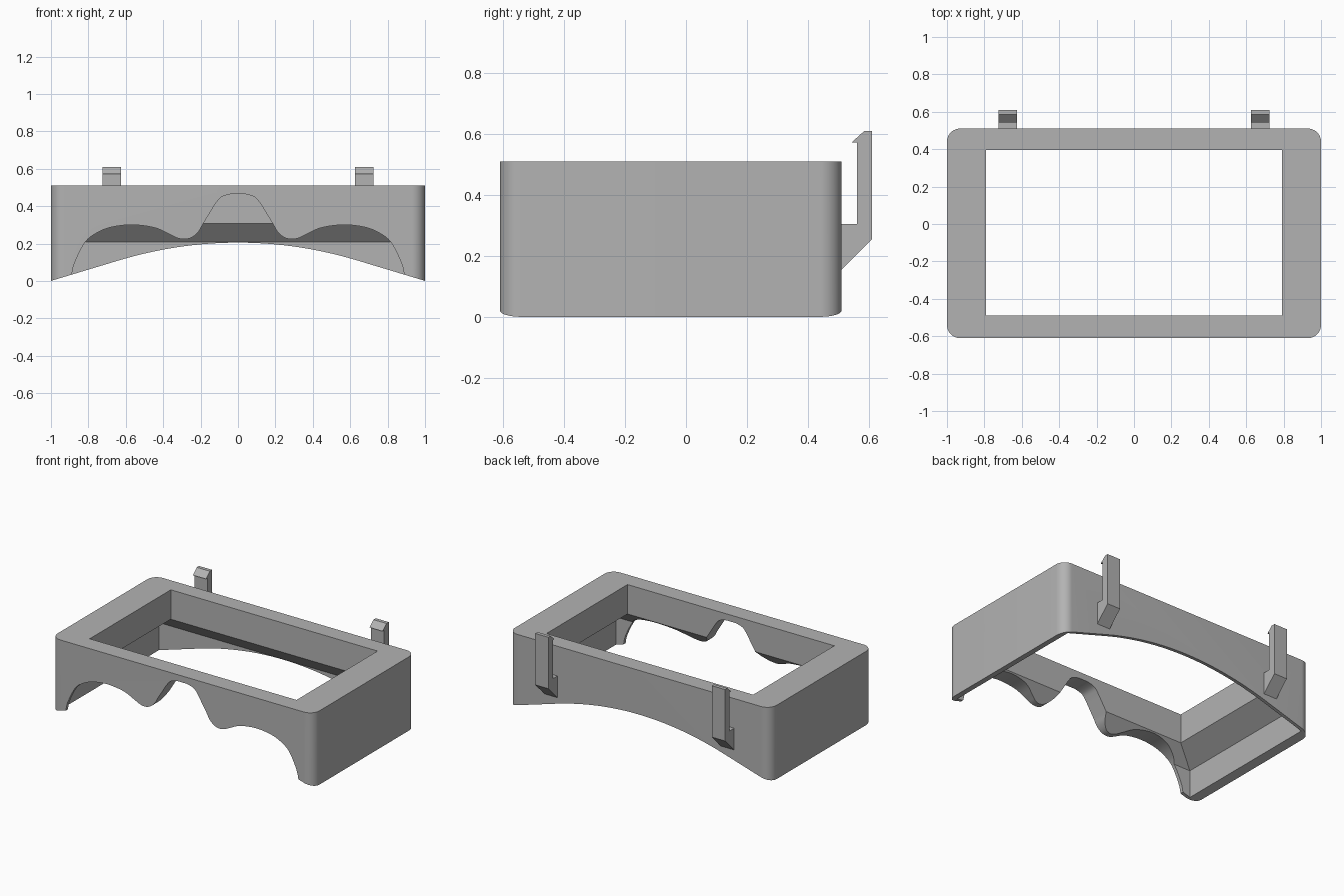
import bpy
import bmesh
import math
from mathutils import Vector

cube = bpy.data.objects.get("Cube")
if cube:
    bpy.data.objects.remove(cube, do_unlink=True)

grey = bpy.data.materials.new("plain grey")
grey.use_nodes = True
colour = (0.45, 0.45, 0.45, 1)
grey.diffuse_color = colour
grey.node_tree.nodes["Principled BSDF"].inputs["Base Color"].default_value = colour


def loft(name, rings):
    """Closed solid through a stack of matching rings."""
    bm = bmesh.new()
    rows = [[bm.verts.new(p) for p in ring] for ring in rings]
    n = len(rows[0])
    for low, high in zip(rows, rows[1:]):
        for i in range(n):
            j = (i + 1) % n
            bm.faces.new((low[i], low[j], high[j], high[i]))
    bm.faces.new(rows[0])
    bm.faces.new(rows[-1])
    bmesh.ops.recalc_face_normals(bm, faces=bm.faces)
    mesh = bpy.data.meshes.new(name)
    bm.to_mesh(mesh)
    bm.free()
    mesh.materials.append(grey)
    obj = bpy.data.objects.new(name, mesh)
    bpy.context.collection.objects.link(obj)
    return obj


def prism_y(name, outline, y0, y1):
    return loft(name, [[(x, y, z) for x, z in outline] for y in (y0, y1)])


def rectangle(x, y0, y1, z):
    return [(-x, y0, z), (x, y0, z), (x, y1, z), (-x, y1, z)]


def smooth_path(points, steps=6):
    """Catmull-Rom curve through the points."""
    p = [Vector(q) for q in points]
    p = [2 * p[0] - p[1]] + p + [2 * p[-1] - p[-2]]
    out = []
    for a, b, c, d in zip(p, p[1:], p[2:], p[3:]):
        for s in range(steps):
            t = s / steps
            out.append(0.5 * (2 * b + (c - a) * t + (2 * a - 5 * b + 4 * c - d) * t ** 2
                              + (3 * b - a - 3 * c + d) * t ** 3))
    return [tuple(q) for q in out + [p[-2]]]


def cut(target, cutter):
    cutter.hide_render = True
    mod = target.modifiers.new("cut", "BOOLEAN")
    mod.operation = "DIFFERENCE"
    mod.solver = "EXACT"
    mod.object = cutter
    bpy.context.view_layer.objects.active = target
    bpy.ops.object.modifier_apply(modifier=mod.name)
    bpy.data.objects.remove(cutter, do_unlink=True)


# Rounded outer shell
FRONT, BACK, TOP, R = -0.61, 0.51, 0.51, 0.07
corners = [(1 - R, BACK - R), (R - 1, BACK - R), (R - 1, FRONT + R), (1 - R, FRONT + R)]
outline = []
for k, (cx, cy) in enumerate(corners):
    for s in range(13):
        a = math.pi / 2 * (k + s / 12)
        outline.append((cx + R * math.cos(a), cy + R * math.sin(a)))
frame = loft("frame", [[(x, y, z) for x, y in outline] for z in (-0.1, TOP)])

# Window opening that flares into a wide, thin-walled pocket below
cut(frame, loft("opening_cutter", [
    rectangle(0.79, -0.49, 0.395, 0.7),
    rectangle(0.79, -0.49, 0.395, 0.307),
    rectangle(0.945, -0.587, 0.487, 0.207),
    rectangle(0.945, -0.587, 0.487, -0.3)]))

# Arched underside: straight ends, curved middle
arch = [(-1.2, -0.06)]
for i in range(33):
    x = -0.63 + 1.26 * i / 32
    arch.append((x, 0.205 - 0.093 * (x / 0.63) ** 2))
arch += [(1.2, -0.06), (1.2, -0.3), (-1.2, -0.3)]
cut(frame, prism_y("underside_cutter", arch, -1, 1))

# Two eye scoops and a nose notch through the front wall
half = smooth_path([(-0.89, -0.05), (-0.888, 0.035), (-0.87, 0.105), (-0.82, 0.203),
                    (-0.767, 0.25), (-0.687, 0.285), (-0.57, 0.3), (-0.447, 0.285),
                    (-0.367, 0.25), (-0.325, 0.23), (-0.285, 0.223), (-0.245, 0.234),
                    (-0.21, 0.265), (-0.187, 0.305), (-0.153, 0.36), (-0.12, 0.413),
                    (-0.09, 0.448), (-0.04, 0.464), (0, 0.465)])
scoop = half + [(-x, z) for x, z in reversed(half[:-1])]
cut(frame, prism_y("face_cutter", scoop, -0.9, -0.2))

# Hooked clips on the back wall
clip_profile = [(0.505, 0.15), (0.61, 0.255), (0.61, 0.61), (0.585, 0.61),
                (0.543, 0.572), (0.56, 0.572), (0.56, 0.305), (0.505, 0.305)]
for side, x in (("left", 0.675), ("right", -0.675)):
    loft(side + "_clip", [[(x + dx, y, z) for y, z in clip_profile] for dx in (-0.05, 0.05)])

# Smooth curves, sharp edges
bpy.ops.object.select_all(action="DESELECT")
frame.select_set(True)
bpy.context.view_layer.objects.active = frame
bpy.ops.object.shade_smooth_by_angle(angle=math.radians(25))
